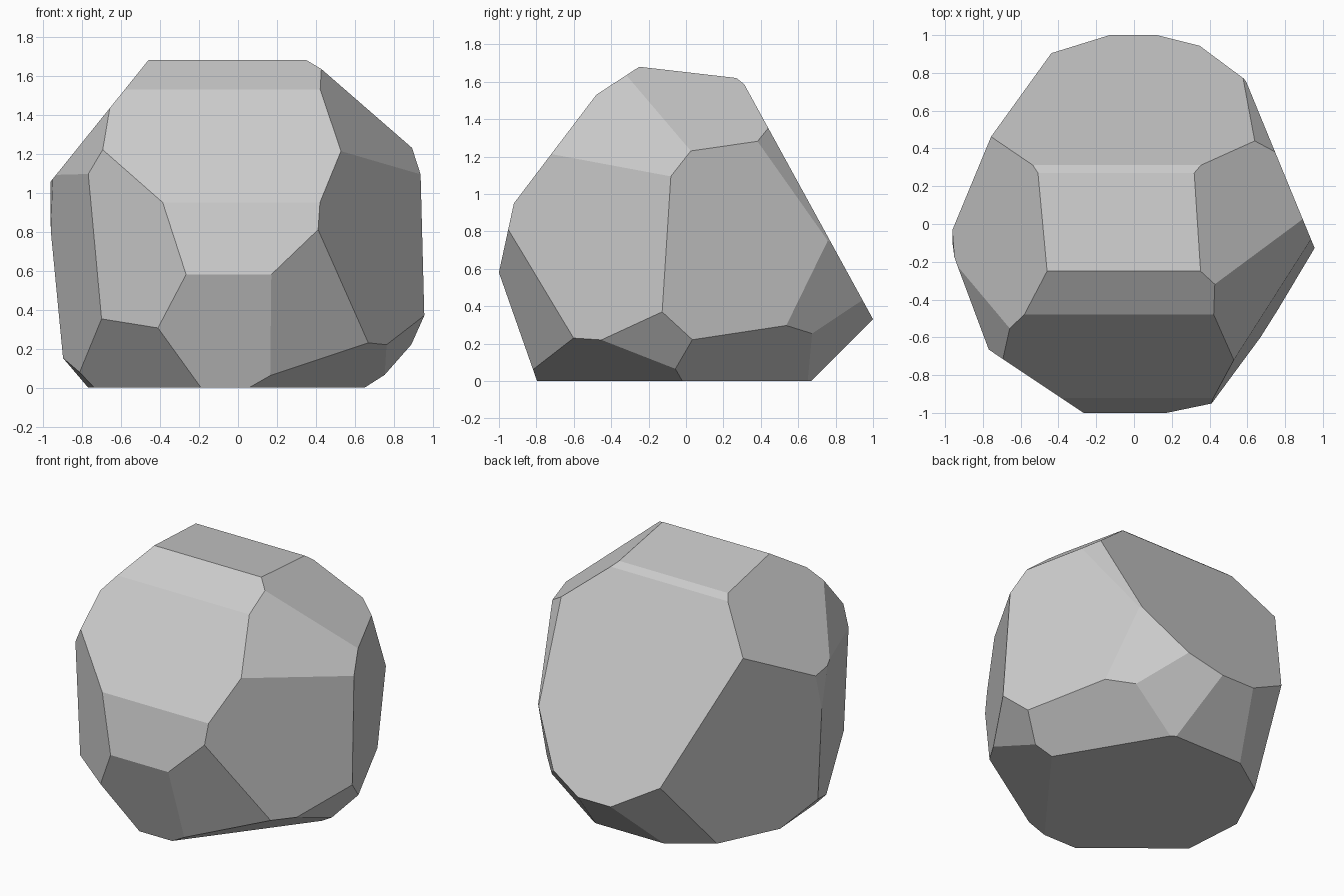
import bpy
import bmesh
from mathutils import Vector

default_cube = bpy.data.objects.get("Cube")
if default_cube:
    bpy.data.objects.remove(default_cube, do_unlink=True)

# Stone colour
stone = bpy.data.materials.new("grey_stone")
stone.use_nodes = True
grey = (0.6, 0.6, 0.6, 1)
stone.diffuse_color = grey
stone.node_tree.nodes["Principled BSDF"].inputs["Base Color"].default_value = grey

# Each chisel cut is the foot of the perpendicular from the core to the facet:
# the facet passes through that point and faces along that direction.
core = Vector((0, 0, 0.8))
top_cuts = [
    (0, .097, .84),            # crown
    (0, -.477, .732),          # front brow
    (0, .505, .632),           # narrow bevel behind the crown
    (0, .571, .313),           # long back slope
    (-.709, 0, .571),          # upper slope on the -x side
    (.52, .114, .695),         # upper slope on the +x side
    (.671, -.339, .483),       # upper front corner, +x
    (-.857, -.317, .386),      # upper front corner, -x
    (.539, .642, .297),        # sliver at the upper back corner
]
side_cuts = [
    (0, -.656, .498),          # front upper face
    (0, -.91, .197),           # front middle face
    (0, -.959, -.337),         # front lower face
    (.721, -.452, .048),       # front corner, +x
    (-.544, -.815, 0),         # front corner, -x
    (.773, .318, 0),           # broad +x side
    (-.73, .352, -.096),       # broad -x side, towards the back
    (-.871, -.327, -.06),      # narrow -x side, towards the front
    (-.963, -.07, .016),       # sliver between the two -x sides
    (.687, .622, -.166),       # back corner, +x
]
base_cuts = [
    (0, 0, -.8),               # flat underside
    (.451, -.82, -.293),       # front undercut, +x
    (.404, -.308, -.813),      # shallow undercut, +x
    (.815, -.212, -.594),      # small facet below the front corner
    (.566, .338, -.695),       # side undercut, +x
    (.439, .713, -.581),       # back undercut, +x
    (0, .735, -.735),          # back undercut, middle
    (-.501, .74, -.482),       # back undercut, -x
    (-.546, -.667, -.628),     # front undercut, -x
    (-.796, -.057, -.762),     # small side undercut, -x
]

# Oversized block, chiselled down facet by facet
bm = bmesh.new()
bmesh.ops.create_cube(bm, size=4)
bmesh.ops.translate(bm, verts=bm.verts, vec=core)
for cut in top_cuts + side_cuts + base_cuts:
    normal = Vector(cut)
    geometry = bm.verts[:] + bm.edges[:] + bm.faces[:]
    result = bmesh.ops.bisect_plane(bm, geom=geometry, dist=0.0001,
                                    plane_co=core + normal, plane_no=normal,
                                    clear_outer=True)
    rim = [e for e in result["geom_cut"] if isinstance(e, bmesh.types.BMEdge)]
    if rim:
        bmesh.ops.contextual_create(bm, geom=rim)
bmesh.ops.recalc_face_normals(bm, faces=bm.faces)

mesh = bpy.data.meshes.new("faceted_rock")
bm.to_mesh(mesh)
bm.free()
mesh.materials.append(stone)
rock = bpy.data.objects.new("faceted_rock", mesh)
bpy.context.scene.collection.objects.link(rock)
